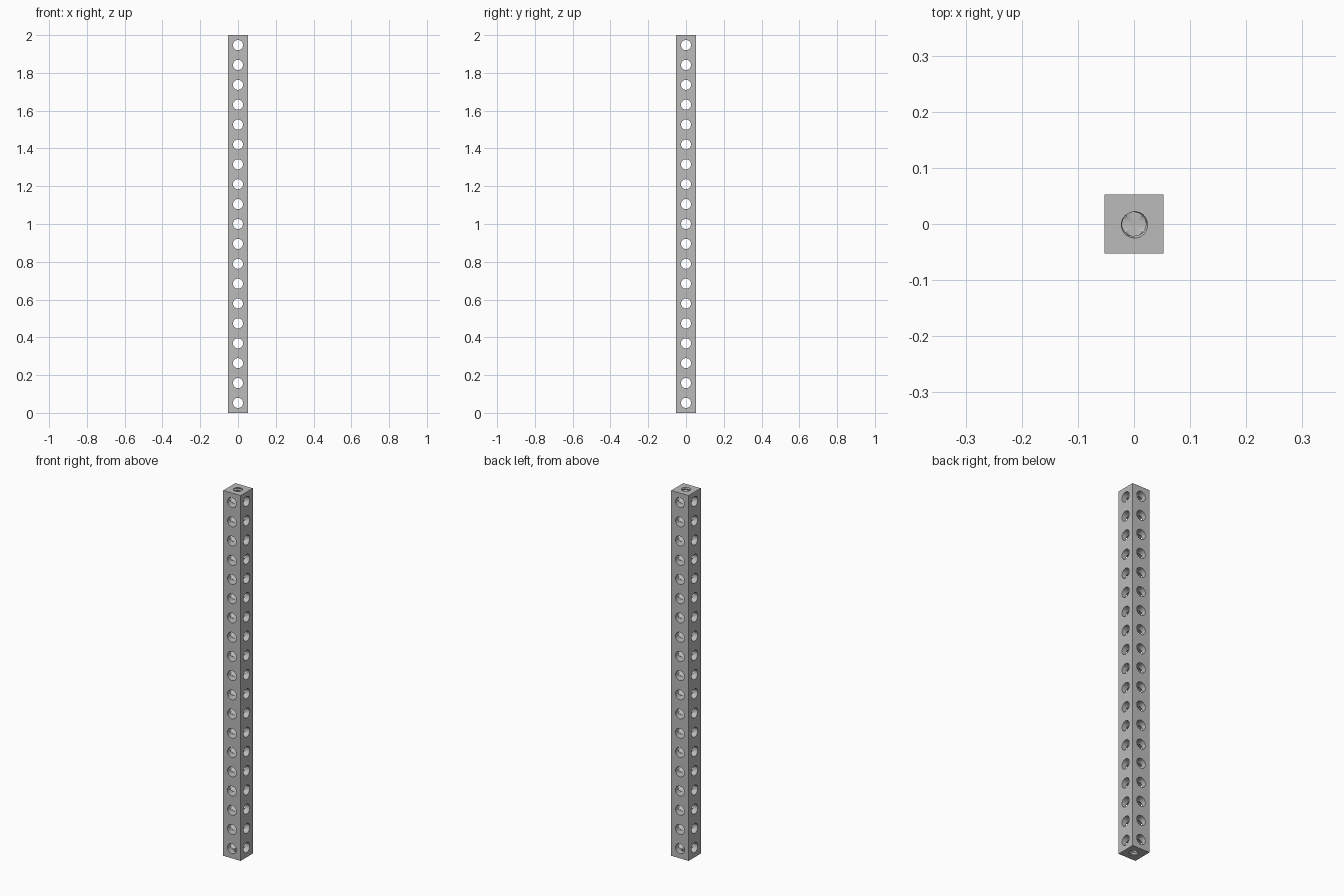
import bpy, bmesh, math
from mathutils import Matrix

if "Cube" in bpy.data.objects:
    bpy.data.objects.remove(bpy.data.objects["Cube"], do_unlink=True)

HOLES = 19
UNIT = 2 / HOLES          # hole spacing and beam width
R = 0.0268                # cross hole radius

grey = bpy.data.materials.new("plain grey")
grey.use_nodes = True
colour = (0.5, 0.5, 0.5, 1)
grey.diffuse_color = colour
grey.node_tree.nodes["Principled BSDF"].inputs["Base Color"].default_value = colour


def to_object(bm, name):
    bmesh.ops.recalc_face_normals(bm, faces=bm.faces)
    mesh = bpy.data.meshes.new(name)
    bm.to_mesh(mesh)
    bm.free()
    mesh.materials.append(grey)
    obj = bpy.data.objects.new(name, mesh)
    bpy.context.collection.objects.link(obj)
    return obj


def cross_drill(name, axis):
    """A row of cylinders lying along the x or y axis."""
    bm = bmesh.new()
    turn = Matrix.Rotation(math.pi / 2, 4, 'Y' if axis == 'X' else 'X')
    for i in range(HOLES):
        place = Matrix.Translation((0, 0, (i + 0.5) * UNIT)) @ turn
        bmesh.ops.create_cone(bm, cap_ends=True, segments=24, radius1=R, radius2=R,
                              depth=2 * UNIT, matrix=place)
    return to_object(bm, name)


def thread_drill(name, z0, z1):
    """A screw-threaded plug: its radius follows a helix."""
    bm = bmesh.new()
    segs, rows, pitch = 24, 24, 0.014
    rings = []
    for j in range(rows + 1):
        z = z0 + (z1 - z0) * j / rows
        ring = []
        for i in range(segs):
            phase = (z / pitch - i / segs) % 1
            r = 0.021 + 0.005 * abs(2 * phase - 1)
            a = math.tau * i / segs
            ring.append(bm.verts.new((r * math.cos(a), r * math.sin(a), z)))
        rings.append(ring)
    for low, high in zip(rings, rings[1:]):
        for i in range(segs):
            k = (i + 1) % segs
            bm.faces.new((low[i], low[k], high[k], high[i]))
    bm.faces.new(rings[0])
    bm.faces.new(rings[-1])
    bmesh.ops.triangulate(bm, faces=bm.faces)
    return to_object(bm, name)


# Square beam
bm = bmesh.new()
bmesh.ops.create_cube(bm, size=1, matrix=Matrix.Translation((0, 0, 1))
                      @ Matrix.Diagonal((UNIT, UNIT, 2, 1)))
beam = to_object(bm, "perforated_beam")

# Cross holes on both axes, then a threaded hole in each end
cutters = [cross_drill("side_hole_cutter", 'X'),
           cross_drill("front_hole_cutter", 'Y'),
           thread_drill("top_thread_cutter", 2 - UNIT / 2, 2.01),
           thread_drill("bottom_thread_cutter", -0.01, UNIT / 2)]
bpy.ops.object.select_all(action='DESELECT')
bpy.context.view_layer.objects.active = beam
beam.select_set(True)
for cutter in cutters:
    cutter.hide_render = True
    mod = beam.modifiers.new(cutter.name, 'BOOLEAN')
    mod.operation = 'DIFFERENCE'
    mod.solver = 'EXACT'
    mod.object = cutter
    bpy.ops.object.modifier_apply(modifier=mod.name)
    bpy.data.objects.remove(cutter, do_unlink=True)

# Round hole walls, crisp rims
bpy.ops.object.shade_smooth_by_angle(angle=math.radians(30))
